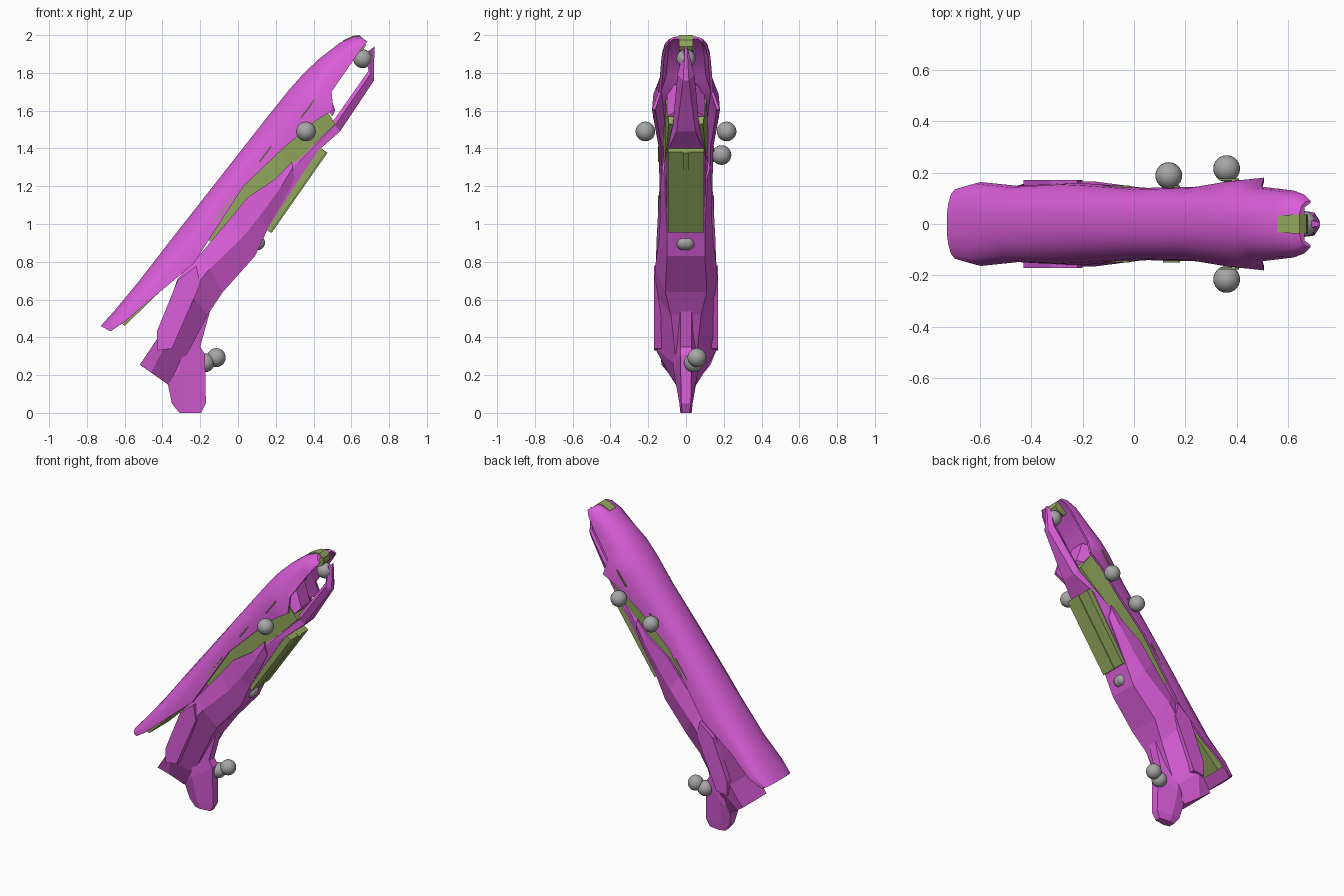
import bpy, bmesh, math
from mathutils import Vector


def material(name, rgb):
    m = bpy.data.materials.new(name)
    m.diffuse_color = (*rgb, 1)
    return m


MAGENTA = material("magenta", (0.70, 0.11, 0.69))
GREEN = material("olive green", (0.29, 0.39, 0.11))
GREY = material("grey", (0.38, 0.38, 0.38))


def finish(bm, name, mat, smooth=25):
    bmesh.ops.recalc_face_normals(bm, faces=bm.faces)
    me = bpy.data.meshes.new(name)
    bm.to_mesh(me)
    bm.free()
    me.materials.append(mat)
    ob = bpy.data.objects.new(name, me)
    bpy.context.collection.objects.link(ob)
    if smooth:
        bpy.ops.object.select_all(action='DESELECT')
        ob.select_set(True)
        bpy.context.view_layer.objects.active = ob
        bpy.ops.object.shade_smooth_by_angle(angle=math.radians(smooth))
    return ob


def loft(name, mat, stations, section, smooth=0):
    """Station: upper x,z, lower x,z, then widths; section gives half ring (y, t)."""
    bm = bmesh.new()
    rings = []
    for tx, tz, bx, bz, *w in stations:
        half = section(w)
        ring = half + [(-y, t) for y, t in reversed(half)]
        rings.append([bm.verts.new((tx + (bx - tx) * t, y, tz + (bz - tz) * t))
                      for y, t in ring])
    n = len(rings[0])
    for a, b in zip(rings, rings[1:]):
        for i in range(n):
            j = (i + 1) % n
            bm.faces.new((a[i], a[j], b[j], b[i]))
    bm.faces.new(rings[0])
    bm.faces.new(rings[-1])
    return finish(bm, name, mat, smooth)


def arch(w):      # hollow half-pipe
    return [(y * w[0], t) for y, t in
            [(0.25, 0), (0.55, 0.1), (0.82, 0.3), (0.96, 0.58), (1, 1),
             (0.9, 1), (0.72, 0.5)]]


def hexa(w):      # six-sided, optional height of the middle corner
    return [(w[0], 0), (w[1], w[3] if len(w) > 3 else 0.35), (w[2], 1)]


def box(w):
    return [(w[0], 0), (w[-1], 1)]


# Long arched upper shell
loft("upper_shell", MAGENTA, [
    (-.727, .46, -.675, .432, .14), (-.655, .54, -.595, .485, .163),
    (-.53, .69, -.45, .61, .148), (-.36, .91, -.235, .79, .16),
    (-.25, 1.05, -.145, .93, .155), (-.05, 1.305, .03, 1.2, .14),
    (.15, 1.56, .25, 1.41, .145), (.27, 1.71, .41, 1.545, .17),
    (.35, 1.80, .505, 1.605, .18), (.43, 1.875, .495, 1.70, .145),
    (.54, 1.96, .62, 1.88, .13), (.61, 1.992, .66, 1.935, .115),
    (.64, 1.996, .685, 1.965, .09)], arch, 35)

# Green core between the shell and the lower body
loft("inner_core", GREEN, [
    (-.2, .97, -.1, .85, .115), (.05, 1.27, .12, 1.1, .118),
    (.2, 1.44, .28, 1.30, .118, .112), (.43, 1.66, .515, 1.53, .11, .09)], box)
loft("core_nose", MAGENTA, [
    (.38, 1.72, .5, 1.57, .1), (.47, 1.74, .515, 1.6, .05)], box)

# Lower body with the wide tail
loft("lower_body", MAGENTA, [
    (-.52, .255, -.37, .15, .13, .095, .055, .4),
    (-.43, .39, -.30, .25, .14, .167, .05, .3),
    (-.32, .71, -.16, .52, .14, .167, .08, .4),
    (-.20, .84, -.08, .64, .13, .165, .11, .4),
    (-.04, 1.03, .09, .83, .13, .142, .10, .5),
    (.05, 1.14, .16, .98, .13, .137, .10, .6),
    (.20, 1.24, .26, 1.16, .13, .135, .11, .5),
    (.285, 1.33, .30, 1.24, .12, .128, .11)], hexa)
for s, side in ((1, "left"), (-1, "right")):
    # Raised flank plate on the tail
    bm = bmesh.new()
    pts = [(-.43, .33), (-.43, .43), (-.32, .70), (-.22, .78), (-.2, .68), (-.35, .34)]
    lo = [bm.verts.new((x, s * .13, z)) for x, z in pts]
    hi = [bm.verts.new((x, s * .17, z)) for x, z in pts]
    for i in range(len(pts)):
        j = (i + 1) % len(pts)
        bm.faces.new((lo[i], lo[j], hi[j], hi[i]))
    bm.faces.new(lo)
    bm.faces.new(hi)
    finish(bm, side + "_flank_plate", MAGENTA, 0)

# Slim rail rising to the pointed tip
loft("front_rail", MAGENTA, [
    (.05, 1.07, .145, .96, .11, .115, .10), (.27, 1.30, .42, 1.385, .115, .115, .10),
    (.50, 1.54, .54, 1.49, .06, .07, .05), (.69, 1.81, .72, 1.76, .035, .045, .015),
    (.685, 1.91, .722, 1.94, .01, .012, .006)], hexa)

# Green block under the rail, with a centre rib
loft("under_block", GREEN, [
    (.13, .985, .172, .955, .095), (.425, 1.41, .468, 1.38, .095)], box)
loft("under_block_rib", GREEN, [
    (.15, .975, .178, .953, .016), (.44, 1.4, .474, 1.377, .016)], box)

# Bottom fin
loft("bottom_fin", MAGENTA, [
    (-.28, .60, -.145, .55, .05, .05, .03), (-.36, .36, -.20, .35, .06, .07, .03),
    (-.375, .17, -.175, .31, .05, .065, .03), (-.35, .05, -.17, .05, .025, .035, .025),
    (-.31, 0, -.195, 0, .02, .03, .02)], hexa)

# Green inserts in the tail and the tip of the shell
loft("tail_insert", GREEN, [
    (-.64, .50, -.60, .46, .11), (-.46, .69, -.41, .645, .11)], box)
loft("tip_insert", GREEN, [
    (.555, 1.971, .60, 1.90, .032), (.608, 1.996, .64, 1.91, .036),
    (.642, 2.0, .66, 1.92, .036), (.67, 1.975, .675, 1.94, .036)], box)

# Thin green slits along both sides of the shell
u = Vector((.6, 0, .8))
v = Vector((.8, 0, -.6))
for k, (x, z, y, length) in enumerate([(.37, 1.61, .172, .12), (.145, 1.37, .145, .1),
                                       (-.08, 1.07, .145, .2)]):
    for s in (1, -1):
        bm = bmesh.new()
        bmesh.ops.create_cube(bm, size=1)
        for p in bm.verts:
            a = p.co.copy()
            p.co = (Vector((x, s * y, z)) + u * a.x * length + v * a.z * .007
                    + Vector((0, a.y * .008, 0)))
        finish(bm, f"shell_slit_{k}_{'left' if s > 0 else 'right'}", GREEN, 0)

# Grey balls
for k, (x, y, z, r) in enumerate([
        (.36, .215, 1.49, .052), (.36, -.215, 1.49, .052), (.135, .188, 1.365, .052),
        (.66, 0, 1.875, .05), (.105, -.015, .90, .038), (.105, .008, .90, .038),
        (-.115, .058, .293, .05), (-.175, .04, .265, .05)]):
    bm = bmesh.new()
    bmesh.ops.create_uvsphere(bm, u_segments=24, v_segments=14, radius=r)
    bmesh.ops.translate(bm, vec=(x, y, z), verts=bm.verts)
    finish(bm, f"ball_{k}", GREY, 40)
